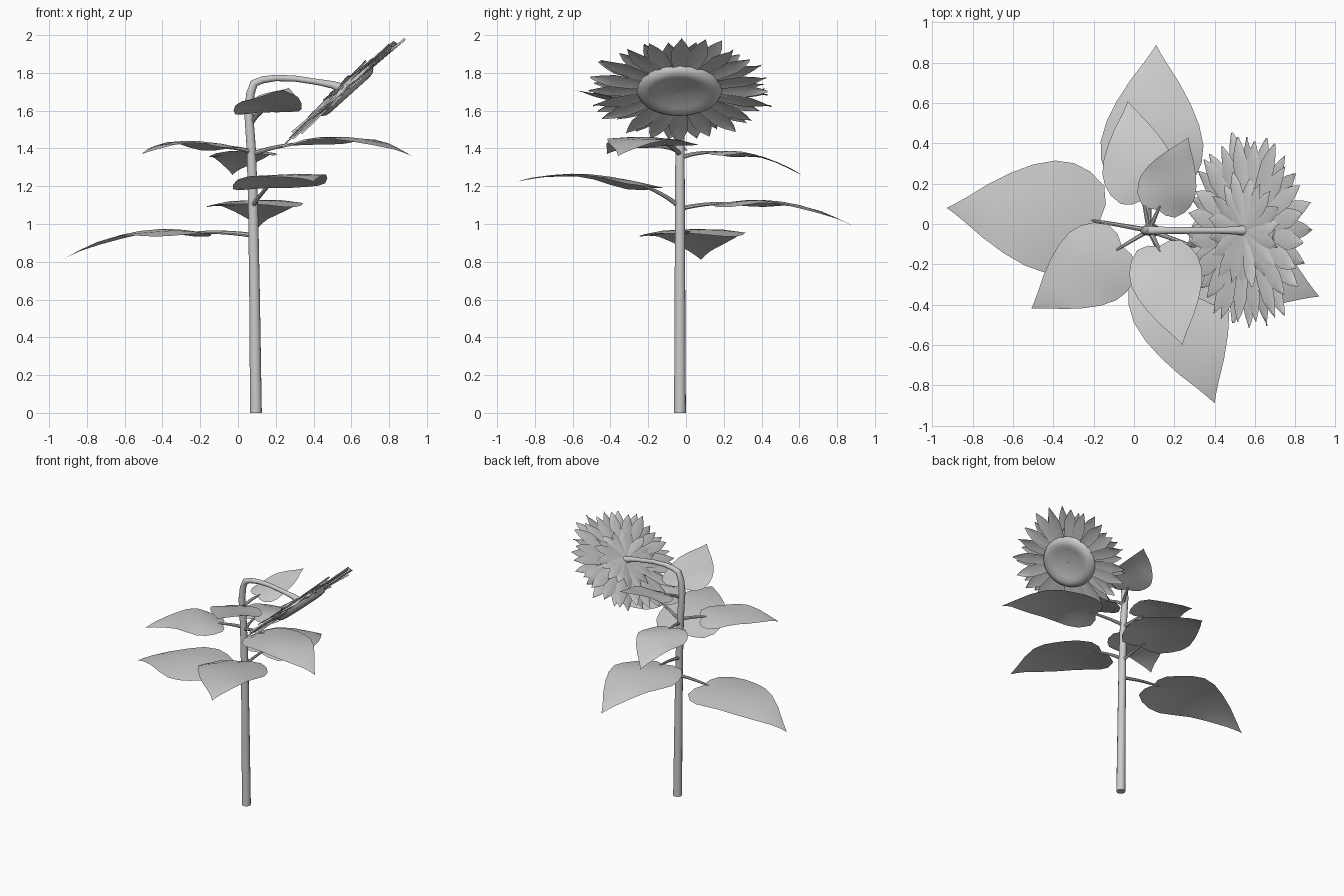
import bpy, math, random
from mathutils import Vector

if "Cube" in bpy.data.objects:
    bpy.data.objects.remove(bpy.data.objects["Cube"])

random.seed(4)


def mesh_object(name, verts, faces):
    me = bpy.data.meshes.new(name)
    me.from_pydata([tuple(v) for v in verts], [], faces)
    me.update()
    ob = bpy.data.objects.new(name, me)
    bpy.context.collection.objects.link(ob)
    bpy.ops.object.select_all(action='DESELECT')
    ob.select_set(True)
    bpy.context.view_layer.objects.active = ob
    bpy.ops.object.shade_smooth_by_angle(angle=math.radians(40))
    return ob


def tube(name, pts, radii, sides=10):
    """Round tube through the points, with capped ends."""
    pts = [Vector(p) for p in pts]
    verts, faces = [], []
    side = None
    for i, p in enumerate(pts):
        d = (pts[min(i + 1, len(pts) - 1)] - pts[max(i - 1, 0)]).normalized()
        if side is None:
            side = d.cross(Vector((0.3, 1, 0.1))).normalized()
        side = (side - d * side.dot(d)).normalized()
        other = d.cross(side)
        for k in range(sides):
            a = 2 * math.pi * k / sides
            verts.append(p + radii[i] * (side * math.cos(a) + other * math.sin(a)))
    for i in range(len(pts) - 1):
        for k in range(sides):
            a, b = i * sides + k, i * sides + (k + 1) % sides
            faces.append((a, b, b + sides, a + sides))
    faces.append(tuple(reversed(range(sides))))
    faces.append(tuple(range(len(verts) - sides, len(verts))))
    return mesh_object(name, verts, faces)


# Stem, bending over at the top towards the flower
SY = -0.032
stem_path = [(0.095, 0), (0.088, 0.6), (0.08, 1.1), (0.07, 1.4), (0.056, 1.6), (0.066, 1.69),
             (0.085, 1.745), (0.13, 1.763), (0.2, 1.773), (0.3, 1.77), (0.42, 1.752), (0.5, 1.737), (0.56, 1.715)]
stem_r = [0.032, 0.029, 0.027, 0.025, 0.024, 0.023, 0.022, 0.019, 0.017, 0.016, 0.016, 0.02, 0.028]
tube("stem", [(x, SY, z) if i else (x, SY, 0) for i, (x, z) in enumerate(stem_path)], stem_r, 12)

# Leaf outline: distance along the leaf, share of half width
OUTLINE = [(0, 0.3), (0.02, 0.62), (0.09, 0.86), (0.2, 0.98), (0.32, 1), (0.46, 0.9),
           (0.6, 0.72), (0.75, 0.47), (0.88, 0.21), (0.95, 0.08), (1, 0.0)]
COLS = [-1, -0.55, 0, 0.55, 1]


def leaf(name, stem_z, base, mid_z, tip, half):
    base, tip = Vector(base), Vector(tip)
    axis = Vector((tip.x - base.x, tip.y - base.y, 0))
    side = Vector((-axis.y, axis.x, 0)).normalized()
    # height runs as a parabola through base, middle and tip
    b2 = 2 * base.z + 2 * tip.z - 4 * mid_z
    b1 = tip.z - base.z - b2
    verts, faces = [], []
    for t, w in OUTLINE:
        for c in COLS:
            p = base + axis * (t - (0.03 * abs(c) if t < 0.05 else 0)) + side * (c * w * half)
            p.z = base.z + b1 * t + b2 * t * t - 0.1 * half * (c * w) ** 2
            p.z += 0.012 * math.sin(9 * t + 2 * c) * abs(c) * w
            verts.append(p)
    n = len(COLS)
    for i in range(len(OUTLINE) - 1):
        for k in range(n - 1):
            a = i * n + k
            faces.append((a, a + n, a + n + 1, a + 1))
    mesh_object(name, verts, [tuple(reversed(f)) for f in faces])
    # Stalk from the stem to the leaf
    start = Vector((0.075, SY, stem_z))
    ctrl = start.lerp(base, 0.5) + Vector((0, 0, 0.015))
    end = base + axis * 0.06 + Vector((0, 0, b1 * 0.06 - 0.004))
    pts = [start * (1 - t) ** 2 + ctrl * 2 * t * (1 - t) + end * t * t
           for t in (0, 0.2, 0.4, 0.6, 0.8, 1)]
    tube(name + "_stalk", pts, [0.013, 0.012, 0.011, 0.01, 0.009, 0.005], 8)


leaf("leaf_west", 0.94, (-0.17, 0.015, 0.95), 0.958, (-0.93, 0.08, 0.81), 0.28)
leaf("leaf_north", 1.08, (0.08, 0.17, 1.105), 1.115, (0.11, 0.89, 0.985), 0.255)
leaf("leaf_south", 1.09, (0.15, -0.18, 1.19), 1.265, (0.40, -0.89, 1.225), 0.245)
leaf("leaf_east", 1.37, (0.27, -0.10, 1.415), 1.46, (0.92, -0.36, 1.36), 0.235)
leaf("leaf_south_west", 1.38, (-0.06, -0.11, 1.40), 1.44, (-0.51, -0.42, 1.37), 0.205)
leaf("leaf_north_small", 1.35, (0.045, 0.12, 1.38), 1.368, (-0.03, 0.61, 1.26), 0.18)
leaf("leaf_south_small", 1.54, (0.125, -0.11, 1.59), 1.66, (0.24, -0.60, 1.71), 0.18)
leaf("leaf_north_east", 1.55, (0.12, 0.07, 1.60), 1.67, (0.27, 0.43, 1.72), 0.145)

# Flower head frame: U across, V up the slope (squashed), N out of the face
TILT = math.radians(42)
C = Vector((0.565, -0.035, 1.712))
U = Vector((0, 1, 0))
V = Vector((math.cos(TILT), 0, math.sin(TILT))) * 0.85
N = Vector((math.sin(TILT), 0, -math.cos(TILT)))


def head(a, r, h, off=0.0):
    x, y = r * math.cos(a) - off * math.sin(a), r * math.sin(a) + off * math.cos(a)
    return C + U * x + V * y + N * h


def ray_ring(name, count, shape, length, height, phase, jitter):
    """Ring of pointed petals; shape lists (share of length, half width)."""
    verts, faces = [], []
    for i in range(count):
        a = 2 * math.pi * (i + phase + random.uniform(-0.15, 0.15)) / count
        ln = length * random.uniform(1 - jitter, 1 + jitter)
        lift, twist = random.uniform(-0.012, 0.012), random.uniform(-0.008, 0.008)
        s = len(verts)
        for t, w in shape:
            for c in (-1, 0, 1):
                h = height + lift * t + twist * c * t - (0.006 if c == 0 else 0)
                verts.append(head(a, ln * t, h, c * w))
        for j in range(len(shape) - 1):
            for k in range(2):
                q = s + j * 3 + k
                faces.append((q, q + 3, q + 4, q + 1))
    mesh_object(name, verts, faces)


PETAL = [(0.25, 0.025), (0.55, 0.046), (0.75, 0.05), (0.88, 0.03), (1, 0.001)]
ray_ring("petals_front", 20, PETAL, 0.485, 0.008, 0.0, 0.05)
ray_ring("petals_back", 20, PETAL, 0.46, -0.008, 0.5, 0.06)
SEPAL = [(0.1, 0.012), (0.6, 0.042), (0.8, 0.034), (1, 0.001)]
ray_ring("sepals", 18, SEPAL, 0.285, -0.026, 0.25, 0.1)


def lathe(name, profile, sides=32):
    verts, faces = [], []
    for r, h in profile:
        for k in range(sides):
            verts.append(head(2 * math.pi * k / sides, r, h))
    for i in range(len(profile) - 1):
        for k in range(sides):
            a, b = i * sides + k, i * sides + (k + 1) % sides
            faces.append((a, b, b + sides, a + sides))
    mesh_object(name, verts, faces)


# Seed disc with a raised rim and dished centre, closed at the back
lathe("seed_disc", [(0.001, 0.022), (0.07, 0.024), (0.13, 0.032), (0.165, 0.04), (0.195, 0.036),
                    (0.217, 0.022), (0.226, 0.004), (0.21, -0.012), (0.1, -0.026), (0.001, -0.03)])
